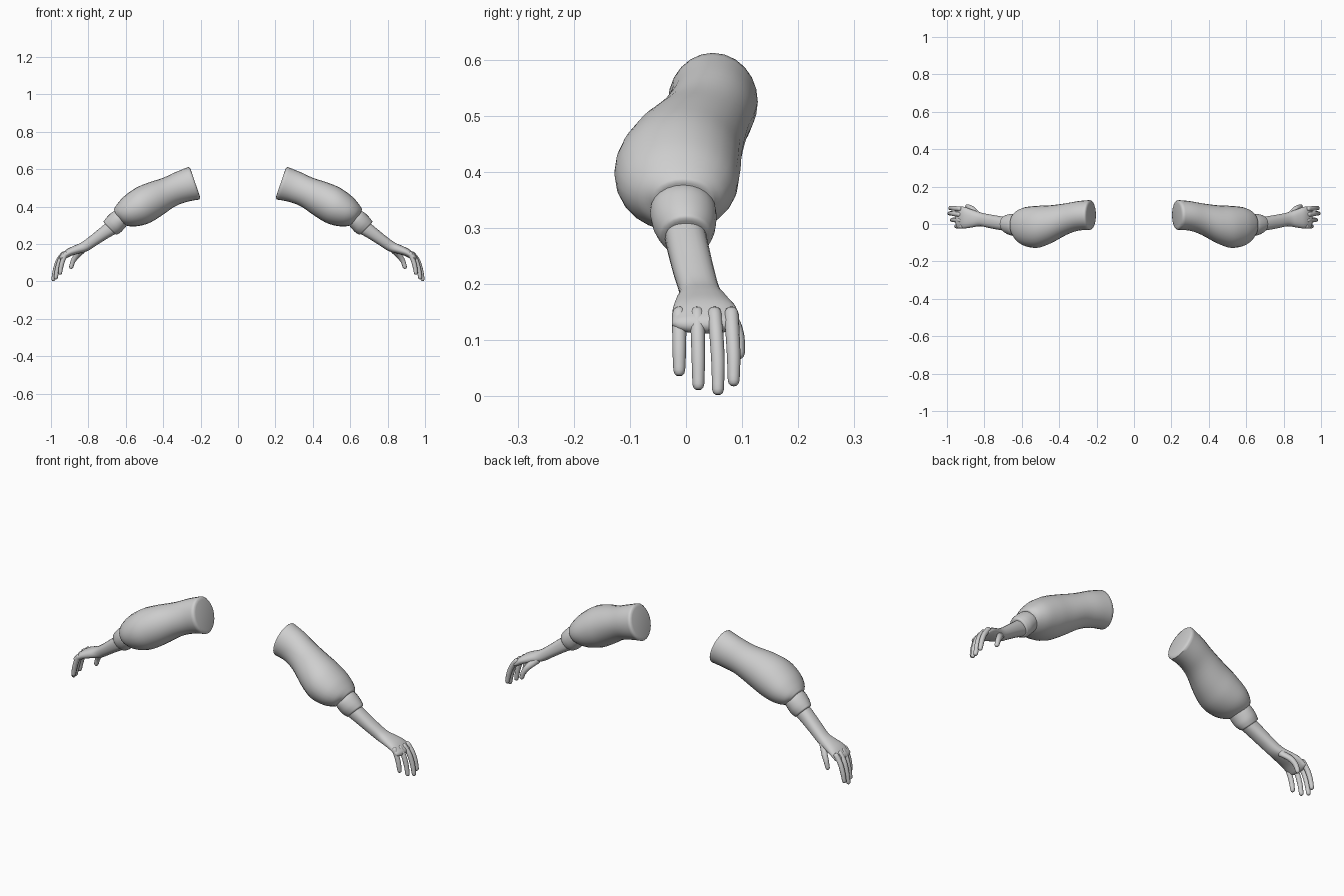
import bpy, bmesh, math
from mathutils import Vector

if "Cube" in bpy.data.objects:
    bpy.data.objects.remove(bpy.data.objects["Cube"])

grey = bpy.data.materials.new("light grey")
grey.diffuse_color = (0.62, 0.62, 0.62, 1)
grey.use_nodes = True
grey.node_tree.nodes["Principled BSDF"].inputs["Base Color"].default_value = grey.diffuse_color

FLAT = [(0.94, 0.06), (0.82, 0.09)]       # (ring scale, outward offset in radii)
OPEN = [(0.95, 0.02)]
ROUND = [(0.82, 0.57), (0.45, 0.9)]


def smooth_path(rows, steps):
    """Catmull-Rom interpolation through rows of numbers."""
    out = []
    n = len(rows)
    for i in range(n - 1):
        p0, p1, p2, p3 = (rows[max(0, min(n - 1, i + k))] for k in (-1, 0, 1, 2))
        for s in range(steps):
            t = s / steps
            out.append([0.5 * (2 * b + (c - a) * t + (2 * a - 5 * b + 4 * c - d) * t * t
                               + (3 * b - a - 3 * c + d) * t ** 3)
                        for a, b, c, d in zip(p0, p1, p2, p3)])
    out.append(list(rows[-1]))
    return out


def loft(name, rows, start, end, steps=4, sides=24, power=1.0):
    """Rows: top x, top z, bottom x, bottom z, y min, y max of each oval section."""
    rings = []
    for xt, zt, xb, zb, y0, y1 in smooth_path(rows, steps):
        c = Vector(((xt + xb) / 2, (y0 + y1) / 2, (zt + zb) / 2))
        up = Vector(((xt - xb) / 2, 0, (zt - zb) / 2))
        side = Vector((0, (y1 - y0) / 2, 0))
        ring = []
        for k in range(sides):
            a = 2 * math.pi * k / sides
            u, v = math.sin(a), math.cos(a)
            ring.append(c + up * math.copysign(abs(u) ** power, u)
                        + side * math.copysign(abs(v) ** power, v))
        rings.append((c, up.length, ring))

    def cap(edge, inner, profile):
        c, r, ring = edge
        axis = (ring[0] - c).cross(ring[sides // 4] - c).normalized()
        if axis.dot(c - inner[0]) < 0:
            axis = -axis
        return [(c, r, [c + (p - c) * s + axis * r * o for p in ring]) for s, o in profile]

    rings = (cap(rings[0], rings[1], start)[::-1] + rings
             + cap(rings[-1], rings[-2], end))
    bm = bmesh.new()
    loops = [[bm.verts.new(p) for p in ring] for _, _, ring in rings]
    for a, b in zip(loops, loops[1:]):
        for k in range(sides):
            j = (k + 1) % sides
            bm.faces.new((a[k], a[j], b[j], b[k]))
    bm.faces.new(loops[0])
    bm.faces.new(loops[-1])
    bmesh.ops.recalc_face_normals(bm, faces=bm.faces)
    mesh = bpy.data.meshes.new(name)
    bm.to_mesh(mesh)
    bm.free()
    mesh.materials.append(grey)
    obj = bpy.data.objects.new(name, mesh)
    bpy.context.collection.objects.link(obj)
    bpy.ops.object.select_all(action='DESELECT')
    obj.select_set(True)
    bpy.context.view_layer.objects.active = obj
    bpy.ops.object.shade_smooth_by_angle(angle=math.radians(50))
    obj.modifiers.new("other_arm", 'MIRROR').use_mirror_merge = False
    return obj


def digit(name, points):
    """Round-tipped tube through points (x, y, z, radius)."""
    rows = []
    for i, (x, y, z, r) in enumerate(points):
        a, b = points[max(0, i - 1)], points[min(len(points) - 1, i + 1)]
        t = Vector((b[0] - a[0], b[2] - a[2])).normalized()
        nx, nz = -t.y * r, t.x * r
        rows.append((x + nx, z + nz, x - nx, z - nz, y - r, y + r))
    return loft(name, rows, ROUND, ROUND, sides=12)


# Puffed sleeve, from the shoulder end to the gathered opening
loft("sleeve", [
    (.266, .612, .207, .438, -.032, .128),
    (.330, .586, .270, .426, -.036, .122),
    (.400, .554, .335, .402, -.060, .110),
    (.480, .528, .415, .347, -.104, .100),
    (.550, .498, .480, .310, -.127, .097),
    (.610, .454, .550, .294, -.119, .090),
    (.645, .415, .603, .300, -.092, .072),
    (.663, .388, .622, .316, -.062, .052)], FLAT, FLAT)

# Cuff band
loft("cuff", [
    (.645, .382, .592, .302, -.060, .050),
    (.672, .371, .608, .283, -.064, .054),
    (.700, .345, .628, .262, -.058, .053),
    (.718, .322, .648, .250, -.046, .046)], OPEN, FLAT)

# Forearm running into the palm
loft("forearm_and_hand", [
    (.690, .325, .640, .262, -.040, .034),
    (.740, .284, .694, .232, -.032, .042),
    (.790, .243, .750, .197, -.022, .051),
    (.838, .208, .802, .164, -.012, .061),
    (.878, .190, .850, .149, -.018, .076),
    (.918, .170, .893, .136, -.024, .091),
    (.952, .138, .926, .118, -.025, .095)], OPEN, ROUND, power=0.85)

# Four curled fingers: y position, and tip x and z
for name, y0, y1, x, z in [("little_finger", -.012, -.012, .951, .046),
                           ("ring_finger", .020, .022, .974, .021),
                           ("middle_finger", .051, .057, .987, .012),
                           ("index_finger", .081, .085, .983, .028)]:
    kx = .922 + (x - .951) * .35
    digit(name, [(kx, y0, .147, .013),
                 (kx + (x - kx) * .50, (y0 + y1) / 2, .112, .0125),
                 (kx + (x - kx) * .82, y1, z + (.112 - z) * .5, .012),
                 (x, y1, z, .0105)])

# Thumb
digit("thumb", [(.835, .050, .165, .018), (.862, .078, .138, .016),
                (.882, .091, .108, .013), (.892, .094, .077, .011)])
